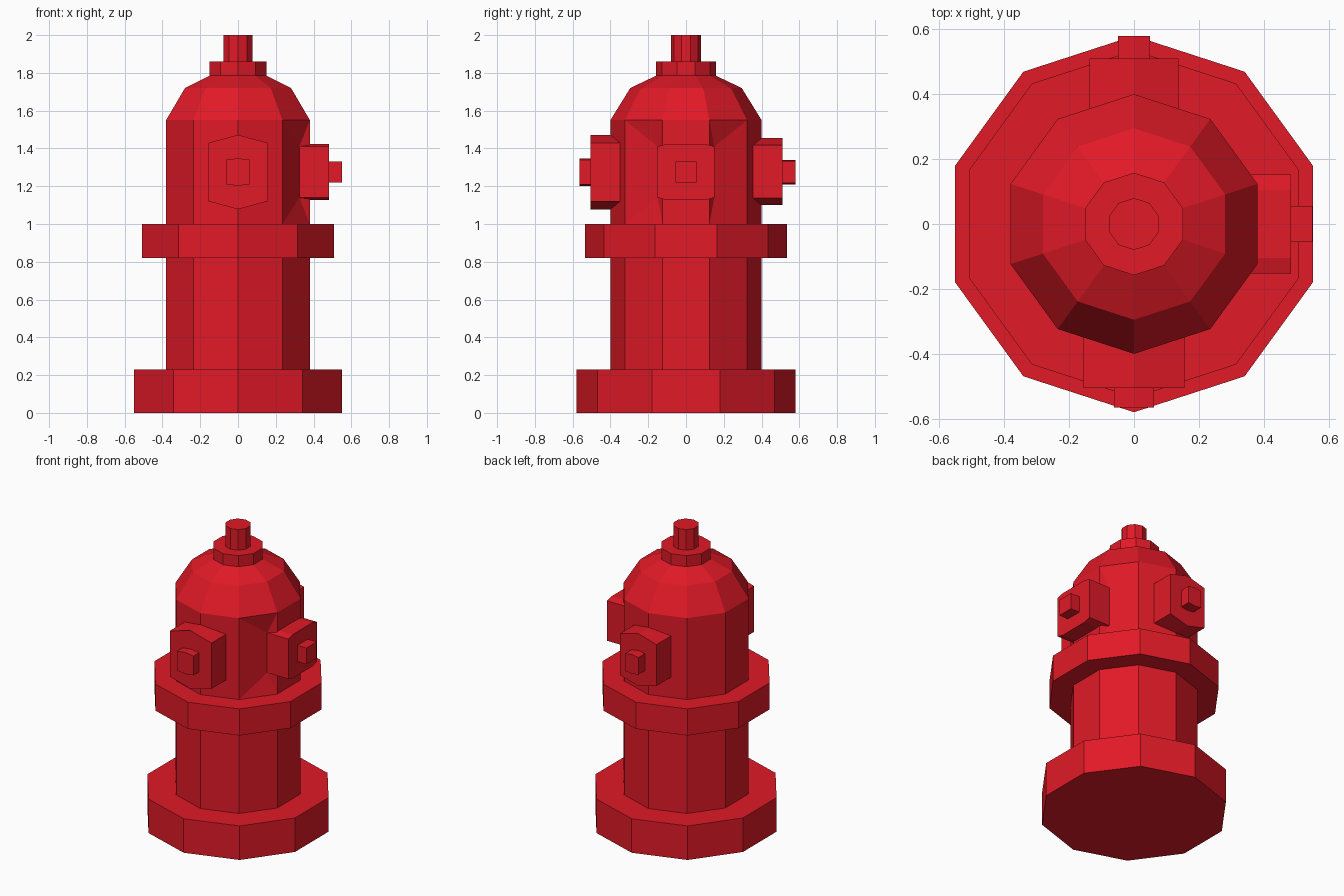
import bpy, bmesh
from math import cos, sin, pi, atan2
from mathutils import Vector

if "Cube" in bpy.data.objects:
    bpy.data.objects.remove(bpy.data.objects["Cube"])

SIDES = 10
red = bpy.data.materials.new("red_paint")
red.diffuse_color = (0.75, 0.01, 0.02, 1)
red.use_nodes = True
red.node_tree.nodes["Principled BSDF"].inputs["Base Color"].default_value = red.diffuse_color


def finish(name, bm):
    bmesh.ops.remove_doubles(bm, verts=bm.verts, dist=1e-5)
    bmesh.ops.recalc_face_normals(bm, faces=bm.faces)
    me = bpy.data.meshes.new(name)
    bm.to_mesh(me)
    bm.free()
    me.materials.append(red)
    ob = bpy.data.objects.new(name, me)
    bpy.context.collection.objects.link(ob)
    return ob


def ring_point(r, z, k):
    a = pi / 2 + 2 * pi * k / SIDES
    return Vector((r * cos(a), r * sin(a), z))


def lathe(name, profile, bottom=False, top=False):
    """Ten-sided turned part from a (radius, height) profile."""
    bm = bmesh.new()
    rings = [[bm.verts.new(ring_point(r, z, k)) for k in range(SIDES)] for r, z in profile]
    for lo, hi in zip(rings, rings[1:]):
        for k in range(SIDES):
            n = (k + 1) % SIDES
            bm.faces.new((lo[k], lo[n], hi[n], hi[k]))
    if bottom:
        bm.faces.new(rings[0][::-1])
    if top:
        bm.faces.new(rings[-1])
    return finish(name, bm)


def prism(name, quadrant, zc, angle, d0, d1):
    """Symmetric section (from its first quadrant) extruded outward along angle."""
    pts = {(su * u, sz * h) for u, h in quadrant for su in (1, -1) for sz in (1, -1)}
    pts = sorted(pts, key=lambda p: atan2(p[1], p[0]))
    out, side = Vector((cos(angle), sin(angle), 0)), Vector((-sin(angle), cos(angle), 0))
    bm = bmesh.new()
    a, b = ([bm.verts.new(out * d + side * u + Vector((0, 0, zc + h))) for u, h in pts]
            for d in (d0, d1))
    for i in range(len(pts)):
        j = (i + 1) % len(pts)
        bm.faces.new((a[i], a[j], b[j], b[i]))
    bm.faces.new(a[::-1])
    bm.faces.new(b)
    return finish(name, bm)


# Turned parts
lathe("base", [(0.58, 0), (0.58, 0.23), (0.40, 0.23)], bottom=True)
lathe("lower_barrel", [(0.40, 0.23), (0.40, 0.82)])
lathe("flange", [(0.40, 0.82), (0.535, 0.82), (0.535, 1.0), (0.40, 1.0)])
lathe("bonnet", [(0.40, 1.55), (0.295, 1.72), (0.158, 1.785)])
lathe("top_nut", [(0.158, 1.785), (0.158, 1.86), (0.08, 1.86), (0.08, 2.0)], top=True)

# Upper barrel, with the facets beside the side outlet pulled in to meet it
bm = bmesh.new()


def face(*pts):
    bm.faces.new([bm.verts.new(p) for p in pts])


for k in range(SIDES):
    A, B = ring_point(0.40, 1.55, k), ring_point(0.40, 1.55, k + 1)
    C, D = ring_point(0.40, 1.0, k + 1), ring_point(0.40, 1.0, k)
    mid = (A + B) / 2
    if mid.x > 0.2 and abs(mid.y) > 0.1:
        if abs(B.y) < abs(A.y):
            A, B, C, D = B, A, D, C
        s = 1 if mid.y > 0 else -1
        P, Q = Vector((0.325, s * 0.15, 1.41)), Vector((0.325, s * 0.15, 1.14))
        face(A, B, P)
        face(B, C, Q, P)
        face(C, D, Q)
        face(D, A, P, Q)
    else:
        face(A, B, C, D)
finish("upper_barrel", bm)

# Outlets and their cap bolts
prism("front_outlet", [(0.155, 0.155), (0, 0.197)], 1.275, -pi / 2, 0.34, 0.505)
prism("front_bolt", [(0.062, 0.065), (0, 0.073)], 1.275, -pi / 2, 0.50, 0.565)
prism("back_outlet", [(0.137, 0.14), (0, 0.177)], 1.277, pi / 2, 0.34, 0.51)
prism("back_bolt", [(0.05, 0.058), (0, 0.065)], 1.275, pi / 2, 0.50, 0.58)
prism("side_outlet", [(0.152, 0.135), (0.105, 0.148)], 1.275, 0, 0.325, 0.483)
prism("side_bolt", [(0.055, 0.055)], 1.275, 0, 0.47, 0.55)
